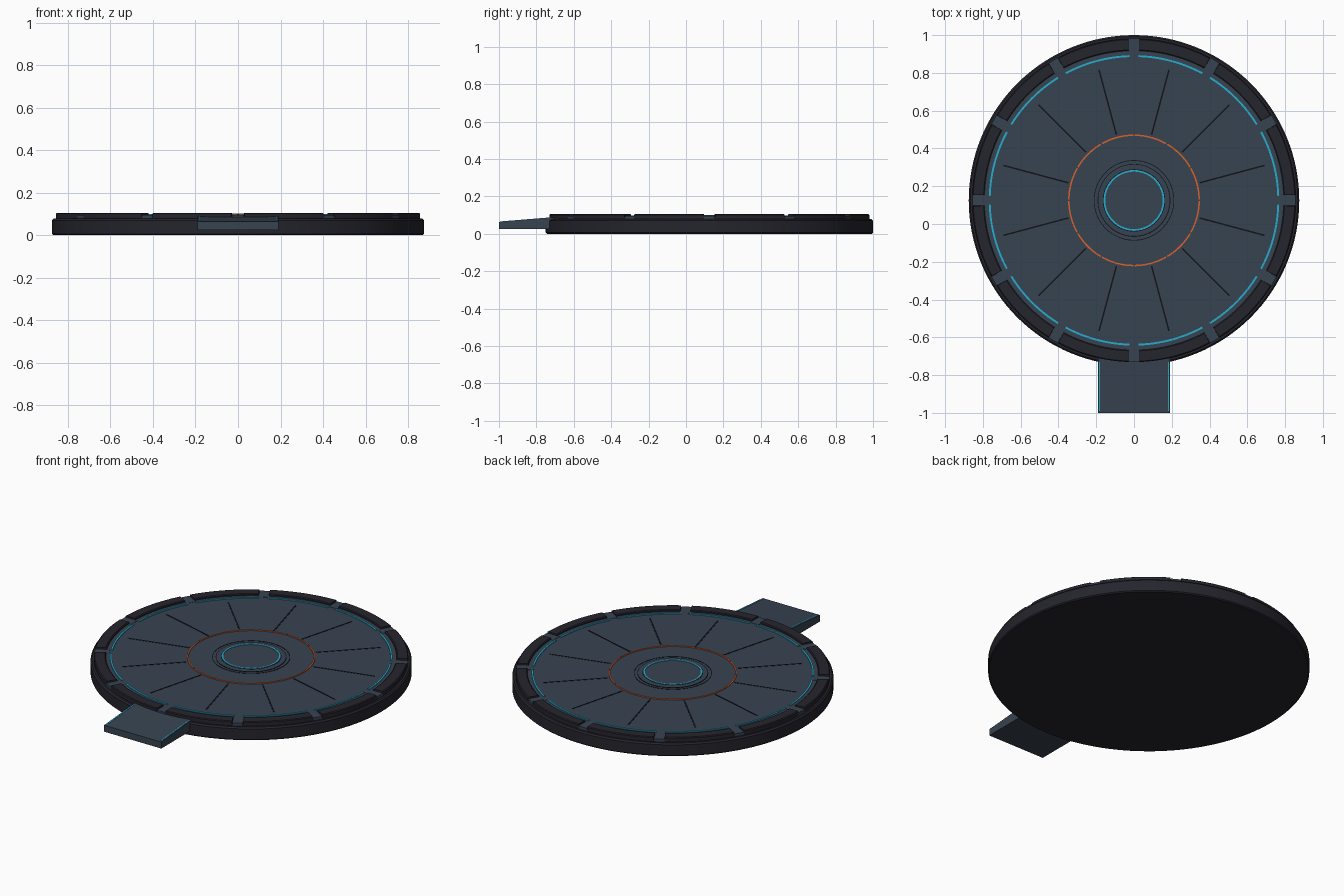
import bpy, bmesh, math
from mathutils import Matrix, Vector

if "Cube" in bpy.data.objects:
    bpy.data.objects.remove(bpy.data.objects["Cube"])

CY = 0.125          # centre of the round platform in y
COUNT = 12          # repeats around the rim


def material(name, rgb):
    m = bpy.data.materials.new(name)
    m.diffuse_color = (*rgb, 1)
    m.use_nodes = True
    m.node_tree.nodes["Principled BSDF"].inputs["Base Color"].default_value = m.diffuse_color
    return m


DARK = material("dark charcoal", (0.018, 0.018, 0.026))
BLACK = material("groove black", (0.006, 0.006, 0.009))
SLATE = material("slate blue", (0.038, 0.056, 0.082))
CYAN = material("glow cyan", (0.02, 0.42, 0.62))
ORANGE = material("glow orange", (0.70, 0.12, 0.025))


def finish(name, bm, mat, smooth=True):
    bmesh.ops.recalc_face_normals(bm, faces=bm.faces)
    me = bpy.data.meshes.new(name)
    bm.to_mesh(me)
    bm.free()
    me.materials.append(mat)
    ob = bpy.data.objects.new(name, me)
    bpy.context.collection.objects.link(ob)
    if smooth:
        bpy.ops.object.select_all(action='DESELECT')
        ob.select_set(True)
        bpy.context.view_layer.objects.active = ob
        bpy.ops.object.shade_smooth_by_angle(angle=math.radians(25))
    return ob


def point(r, a, z):
    return (r * math.cos(a), CY + r * math.sin(a), z)


def disc(name, profile, mat, n=128):
    """Solid turned from an open (radius, z) profile, capped both ends."""
    bm = bmesh.new()
    loops = [[bm.verts.new(point(r, math.tau * i / n, z)) for i in range(n)] for r, z in profile]
    for lo, hi in zip(loops, loops[1:]):
        for i in range(n):
            j = (i + 1) % n
            bm.faces.new((lo[i], lo[j], hi[j], hi[i]))
    bm.faces.new(loops[0][::-1])
    bm.faces.new(loops[-1])
    return finish(name, bm, mat)


def arcs(name, section, mat, count=1, gap=0.0, steps=128, start=0.0):
    """Closed (radius, z) section swept into equal arcs with gaps (radians)."""
    bm = bmesh.new()
    m = len(section)
    span = math.tau / count
    for k in range(count):
        a0 = start + k * span + gap / 2
        closed = gap == 0
        rows = [[bm.verts.new(point(r, a0 + (span - gap) * i / steps, z)) for r, z in section]
                for i in range(steps if closed else steps + 1)]
        pairs = list(zip(rows, rows[1:])) + ([(rows[-1], rows[0])] if closed else [])
        for p, q in pairs:
            for i in range(m):
                j = (i + 1) % m
                bm.faces.new((p[i], p[j], q[j], q[i]))
        if not closed:
            bm.faces.new(rows[0])
            bm.faces.new(rows[-1][::-1])
    return finish(name, bm, mat)


def rect(r0, r1, z0, z1):
    return [(r0, z0), (r1, z0), (r1, z1), (r0, z1)]


def radial_boxes(name, r0, r1, width, z0, z1, mat, start):
    bm = bmesh.new()
    for k in range(COUNT):
        mtx = (Matrix.Translation((0, CY, 0))
               @ Matrix.Rotation(start + math.tau * k / COUNT, 4, 'Z')
               @ Matrix.Translation(((r0 + r1) / 2, 0, (z0 + z1) / 2))
               @ Matrix.Diagonal((r1 - r0, width, z1 - z0, 1)))
        bmesh.ops.create_cube(bm, size=1, matrix=mtx)
    return finish(name, bm, mat, False)


def extrude_x(name, side, x0, x1, mat):
    """Side outline of (y, z) points extruded along x."""
    bm = bmesh.new()
    a = [bm.verts.new((x0, y, z)) for y, z in side]
    b = [bm.verts.new((x1, y, z)) for y, z in side]
    bm.faces.new(a)
    bm.faces.new(b[::-1])
    for i in range(len(side)):
        j = (i + 1) % len(side)
        bm.faces.new((a[i], a[j], b[j], b[i]))
    return finish(name, bm, mat, False)


# Round base and raised deck
disc("base", [(0.869, 0), (0.875, 0.006), (0.875, 0.070), (0.867, 0.078)], DARK)
disc("base_step", [(0.856, 0.07), (0.856, 0.086)], DARK)
disc("deck", [(0.80, 0.07), (0.80, 0.091), (0.796, 0.094)], SLATE)

# Raised rim segments with clamps in the gaps
arcs("rim_segments", [(0.792, 0.08), (0.856, 0.08), (0.856, 0.101), (0.851, 0.105),
                      (0.797, 0.105), (0.792, 0.101)], DARK, COUNT, 0.07, 12)
radial_boxes("rim_clamps", 0.775, 0.856, 0.056, 0.075, 0.0955, SLATE, 0)

# Glowing outer and middle rings
arcs("outer_glow", rect(0.759, 0.769, 0.09, 0.0985), CYAN, COUNT, 0.06, 12)
arcs("middle_glow", rect(0.341, 0.349, 0.09, 0.0985), ORANGE, COUNT, 0.02, 12)

# Panel seams
radial_boxes("deck_seams", 0.36, 0.715, 0.008, 0.09, 0.0955, BLACK, math.radians(15))

# Centre hub with fine seams and glow
disc("hub", [(0.19, 0.09), (0.19, 0.096), (0.187, 0.098)], SLATE, 64)
arcs("hub_outer_seam", rect(0.209, 0.213, 0.09, 0.0955), BLACK, steps=96)
arcs("hub_inner_seam", rect(0.189, 0.193, 0.09, 0.0965), BLACK, steps=96)
arcs("hub_glow", rect(0.152, 0.161, 0.09, 0.101), CYAN, steps=96)
arcs("hub_glow_seam", rect(0.161, 0.165, 0.09, 0.0985), BLACK, steps=96)

# Entry ramp with edge lights
extrude_x("ramp", [(-1.0, 0.025), (-0.70, 0.025), (-0.70, 0.088), (-1.0, 0.064)], -0.19, 0.19, SLATE)
for side, x in (("left", -0.182), ("right", 0.182)):
    extrude_x("ramp_light_" + side, [(-0.99, 0.060), (-0.73, 0.081), (-0.73, 0.0875), (-0.99, 0.0665)],
              x - 0.003, x + 0.003, CYAN)
